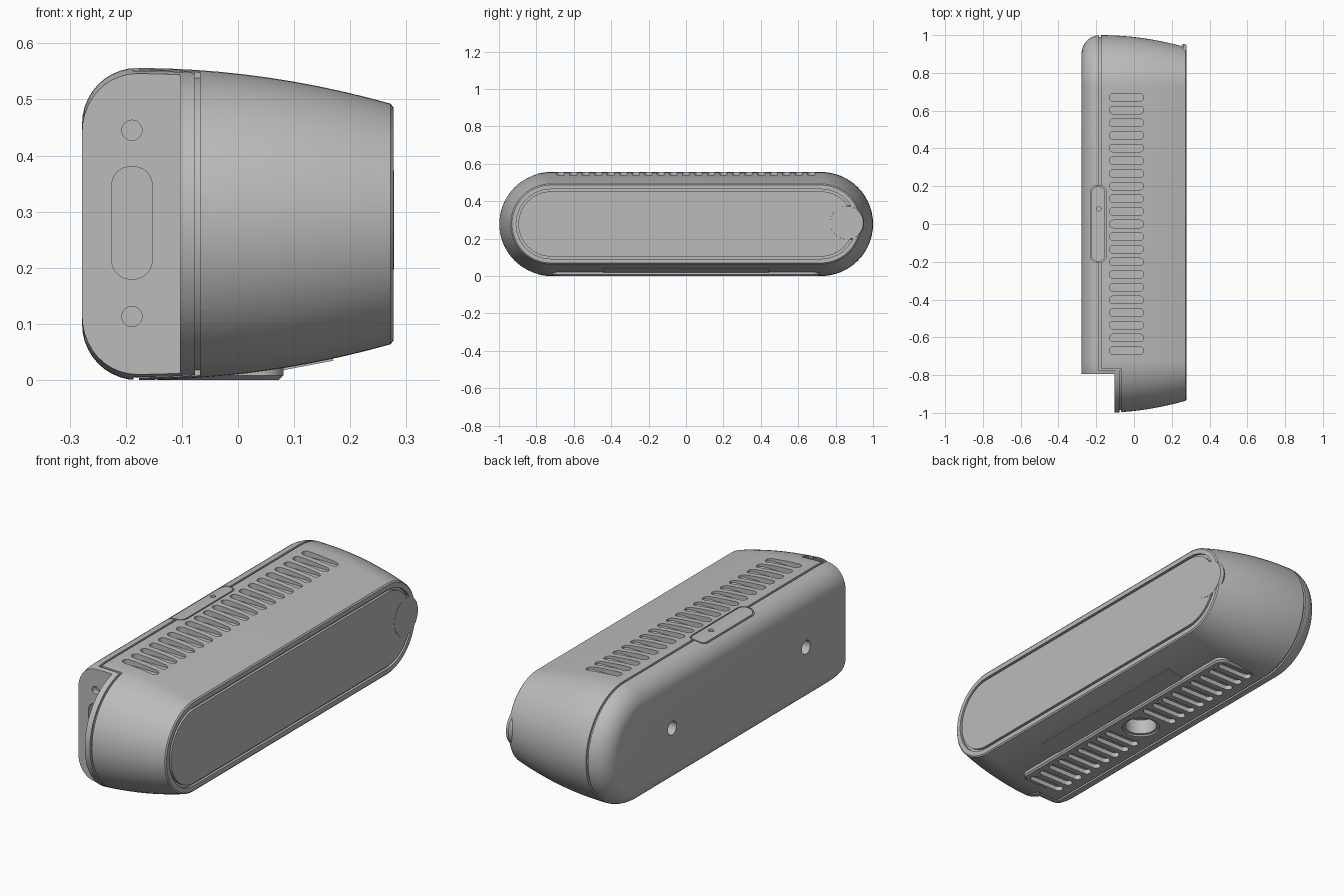
import bpy, bmesh, math
from mathutils import Vector

if "Cube" in bpy.data.objects:
    bpy.data.objects.remove(bpy.data.objects["Cube"])

grey = bpy.data.materials.new("mid_grey")
grey.use_nodes = True
grey.diffuse_color = (0.5, 0.5, 0.5, 1)
grey.node_tree.nodes["Principled BSDF"].inputs["Base Color"].default_value = (0.5, 0.5, 0.5, 1)

R, CORE, MID = 0.278, 0.722, 0.278      # end radius, half straight length, centre height
BACK, SEAM, FRONT = -0.278, -0.18, 0.277


def finish(name, bm):
    bmesh.ops.recalc_face_normals(bm, faces=bm.faces)
    mesh = bpy.data.meshes.new(name)
    bm.to_mesh(mesh)
    bm.free()
    mesh.materials.append(grey)
    obj = bpy.data.objects.new(name, mesh)
    bpy.context.collection.objects.link(obj)
    return obj


def rounded(cu, cv, hu, hv, r, seg=10):
    """Outline of a rounded rectangle."""
    pts = []
    for k, (su, sv) in enumerate([(1, 1), (-1, 1), (-1, -1), (1, -1)]):
        for i in range(seg + 1):
            a = (k + i / seg) * math.pi / 2
            p = (cu + su * (hu - r) + r * math.cos(a), cv + sv * (hv - r) + r * math.sin(a))
            if not pts or math.dist(p, pts[-1]) > 1e-5:
                pts.append(p)
    if math.dist(pts[0], pts[-1]) < 1e-5:
        pts.pop()
    return pts


def place(axis, a, u, v):
    return {"x": (a, u, v), "y": (u, a, v), "z": (u, v, a)}[axis]


def loft(name, axis, sections, closed=False):
    """Skin a list of (position, outline); closed joins the last to the first."""
    bm = bmesh.new()
    loops = [[bm.verts.new(place(axis, a, u, v)) for u, v in pts] for a, pts in sections]
    pairs = list(zip(loops, loops[1:]))
    if closed:
        pairs.append((loops[-1], loops[0]))
    else:
        bm.faces.new(loops[0])
        bm.faces.new(loops[-1])
    n = len(loops[0])
    for p, q in pairs:
        for i in range(n):
            j = (i + 1) % n
            bm.faces.new((p[i], p[j], q[j], q[i]))
    return finish(name, bm)


def prism(name, axis, outline, a0, a1):
    return loft(name, axis, [(a0, outline), (a1, outline)])


def ring(name, axis, outer, inner, a0, a1):
    return loft(name, axis, [(a0, outer), (a1, outer), (a1, inner), (a0, inner)], True)


def box(name, x0, x1, y0, y1, z0, z1):
    return prism(name, "z", [(x0, y0), (x1, y0), (x1, y1), (x0, y1)], z0, z1)


def boolean(target, op, *tools):
    for tool in tools:
        mod = target.modifiers.new(op, "BOOLEAN")
        mod.operation, mod.solver, mod.object = op, "EXACT", tool
        with bpy.context.temp_override(object=target, active_object=target):
            bpy.ops.object.modifier_apply(modifier=mod.name)
        bpy.data.objects.remove(tool)


def stadium(inset):
    return rounded(0, MID, CORE + R - inset, R - inset, R - inset, 16)


def taper(x):
    return 0.065 * ((x - SEAM) / (FRONT - SEAM)) ** 2


# Shell profile: rounded back, then a gentle taper to the end cap
profile = []
for i in range(11):
    a = i / 10 * math.pi / 2
    profile.append((SEAM - 0.098 * math.cos(a), 0.1 * (1 - math.sin(a))))
xs = [SEAM + 0.02 + i * 0.043 for i in range(11)]
profile += [(x, taper(x)) for x in xs if x < 0.265]
profile += [(0.272, taper(0.272)), (FRONT, 0.07)]
skin = [(x, stadium(d)) for x, d in profile]
body = loft("body_shell", "x", skin)

# Raised vented base pad
pad = loft("base_pad", "z", [(0.0, rounded(-0.035, 0, 0.108, 0.705, 0.04)),
                             (0.008, rounded(-0.035, 0, 0.116, 0.715, 0.045)),
                             (0.06, rounded(-0.035, 0, 0.116, 0.715, 0.045))])
boolean(body, "UNION", pad)

# Connector recess at the front corner
boolean(body, "DIFFERENCE", box("recess_cut", -0.5, -0.103, -1.5, -0.795, -0.5, 1))

# Seam grooves around the back cover
seam = ring("seam_cut", "x", stadium(-0.02), stadium(0.01), SEAM - 0.006, SEAM + 0.004)
boolean(seam, "DIFFERENCE", box("trim", -0.5, 0.5, -1.5, -0.766, -1, 1))
lip = ring("lip_cut", "x", stadium(-0.02), stadium(0.014), -0.077, -0.068)
boolean(lip, "DIFFERENCE", box("trim", -0.5, 0.5, -0.766, 1.5, -1, 1))
boolean(body, "DIFFERENCE", seam, lip,
        box("top_seam", SEAM - 0.006, -0.068, -0.776, -0.766, 0.54, 0.6),
        box("base_seam", SEAM - 0.006, -0.068, -0.776, -0.766, -0.1, 0.014))

# Vent slots, top row complete, base row split by the mount socket
for i in range(-10, 11):
    outline = rounded(-0.04, i * 0.067, 0.091, 0.02, 0.0199, 5)
    boolean(body, "DIFFERENCE", prism("vent_cut", "z", outline, 0.53, 0.6))
    if abs(i) > 1:
        boolean(body, "DIFFERENCE", prism("vent_cut", "z", outline, -0.1, 0.022))

# Mount socket in the base
boolean(body, "DIFFERENCE",
        prism("socket_rim", "z", rounded(-0.04, 0, 0.085, 0.085, 0.0849), -0.1, 0.008),
        prism("socket_cut", "z", rounded(-0.04, 0, 0.072, 0.072, 0.0719), -0.1, 0.08))

# Wall holes in the back, ports in the recess
for y in (-0.5, 0.5):
    boolean(body, "DIFFERENCE",
            prism("wall_hole", "x", rounded(y, MID, 0.032, 0.032, 0.0319), -0.5, BACK + 0.05))
for z in (0.113, 0.445):
    boolean(body, "DIFFERENCE",
            prism("screw_hole", "y", rounded(-0.189, z, 0.018, 0.018, 0.0179), -0.9, -0.765))
boolean(body, "DIFFERENCE",
        prism("port_cut", "y", rounded(-0.189, 0.28, 0.036, 0.1, 0.033), -0.9, -0.755))

# Groove that outlines the end plate
boolean(body, "DIFFERENCE",
        ring("end_groove", "x", stadium(0.092), stadium(0.104), FRONT - 0.012, 0.4),
        prism("latch_pocket", "z", rounded(-0.189, 0, 0.042, 0.204, 0.034), 0.525, 0.6))

# Latch cover following the shell contour
latch = prism("latch_cover", "z", rounded(-0.189, 0, 0.036, 0.198, 0.03), 0.52, 0.6)
boolean(latch, "INTERSECT", loft("contour", "x", skin))
boolean(latch, "DIFFERENCE",
        prism("pin_hole", "z", rounded(-0.187, 0.08, 0.012, 0.012, 0.0119, 5), 0.54, 0.6))

# Thumb tab on the rear edge of the end plate
tab = loft("thumb_tab", "x", [(0.245, rounded(0.86, MID + 0.007, 0.08, 0.08, 0.0799)),
                              (0.262, rounded(0.86, MID + 0.007, 0.093, 0.093, 0.0929)),
                              (0.278, rounded(0.86, MID + 0.007, 0.088, 0.088, 0.0879))])

# Thin label plate on the sloping underside
bm = bmesh.new()
bmesh.ops.create_cube(bm, size=1)
bmesh.ops.scale(bm, vec=(0.09, 0.89, 0.008), verts=bm.verts)
label = finish("label_plate", bm)
label.location = Vector((0.125, 0, taper(0.125) + 0.001))
label.rotation_euler.y = -math.atan2(taper(0.17) - taper(0.08), 0.09)

for obj in (body, latch, tab, label):
    with bpy.context.temp_override(object=obj, active_object=obj,
                                   selected_objects=[obj], selected_editable_objects=[obj]):
        bpy.ops.object.shade_smooth_by_angle(angle=math.radians(30))
